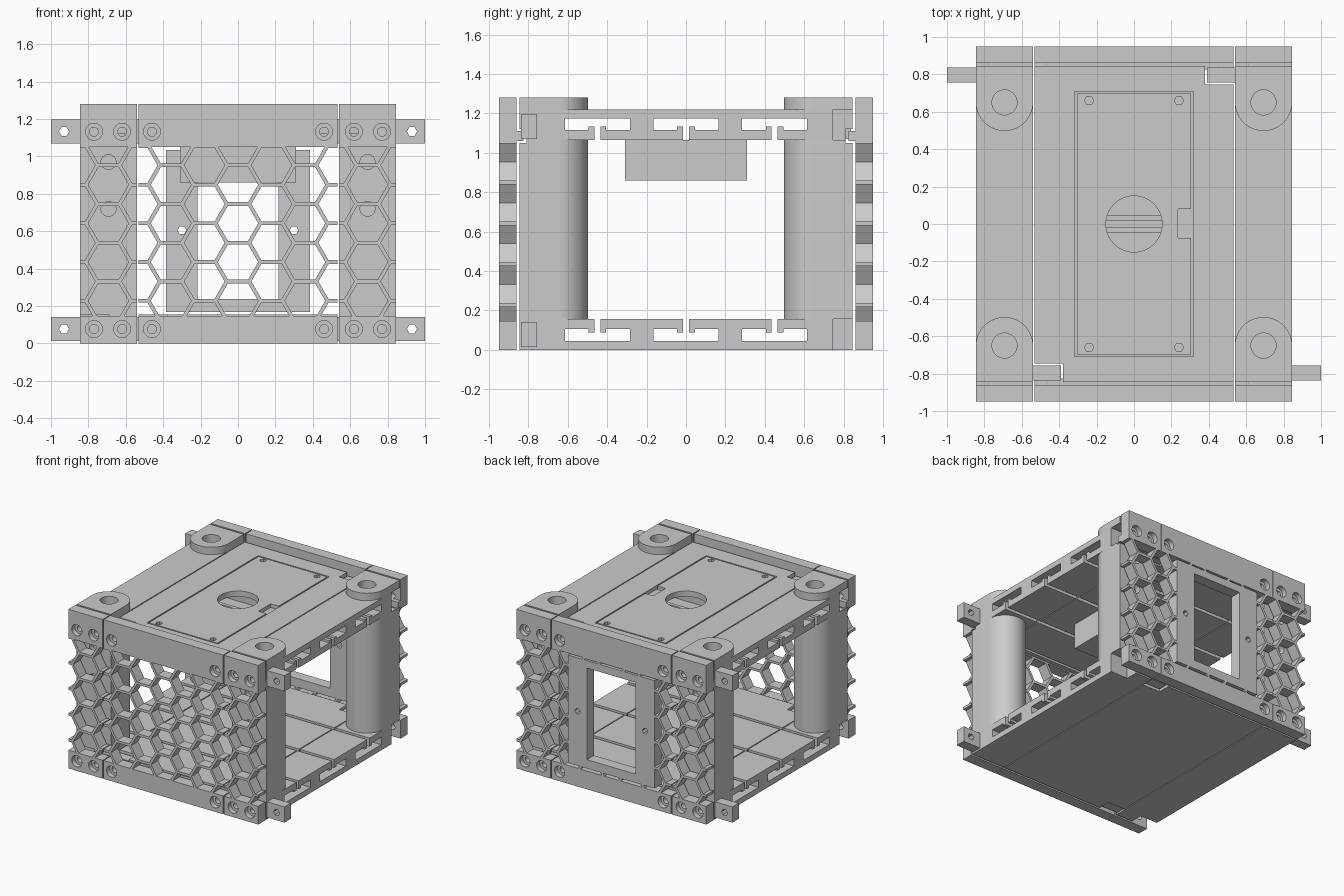
import bpy, bmesh, math
from mathutils import Vector

cube = bpy.data.objects.get("Cube")
if cube:
    bpy.data.objects.remove(cube, do_unlink=True)

GREY = (0.6, 0.6, 0.6, 1)
grey = bpy.data.materials.new("plain grey plastic")
grey.use_nodes = True
grey.diffuse_color = GREY
grey.node_tree.nodes["Principled BSDF"].inputs["Base Color"].default_value = GREY

FAR, BODY, PANEL = 0.95, 0.845, 0.86      # depth limits
FLOOR, ROOF, TOP = 0.155, 1.22, 1.28      # heights
MID, SIDE = 0.532, 0.54                   # seam between sections
POST_Y, POST_R = 0.65, 0.1525
POST_X = BODY - POST_R
PITCH = 0.207                             # honeycomb cell height


# ---- helpers: a shape is (outline, axis, start, end) ----
def rect(a0, a1, b0, b1):
    return [(a0, b0), (a1, b0), (a1, b1), (a0, b1)]


def ring(a, b, r, n=32):
    return [(a + r * math.cos(math.tau * i / n), b + r * math.sin(math.tau * i / n)) for i in range(n)]


def box(x0, x1, y0, y1, z0, z1):
    return (rect(x0, x1, y0, y1), "z", z0, z1)


def build(name, shapes):
    bm = bmesh.new()
    place = {"x": lambda p, t: (t, p[0], p[1]),
             "y": lambda p, t: (p[0], t, p[1]),
             "z": lambda p, t: (p[0], p[1], t)}
    for pts, axis, a, b in shapes:
        lo = [bm.verts.new(place[axis](p, a)) for p in pts]
        hi = [bm.verts.new(place[axis](p, b)) for p in pts]
        bm.faces.new(lo)
        bm.faces.new(hi)
        for i in range(len(pts)):
            j = (i + 1) % len(pts)
            bm.faces.new((lo[i], lo[j], hi[j], hi[i]))
    bmesh.ops.recalc_face_normals(bm, faces=bm.faces)
    me = bpy.data.meshes.new(name)
    bm.to_mesh(me)
    bm.free()
    me.materials.append(grey)
    ob = bpy.data.objects.new(name, me)
    bpy.context.collection.objects.link(ob)
    return ob


def cut(ob, shapes):
    tool = build("cutter", shapes)
    tool.hide_render = True
    mod = ob.modifiers.new("cut", "BOOLEAN")
    mod.operation, mod.solver, mod.object = "DIFFERENCE", "EXACT", tool
    dg = bpy.context.evaluated_depsgraph_get()
    me = bpy.data.meshes.new_from_object(ob.evaluated_get(dg))
    ob.modifiers.clear()
    ob.data = me
    bpy.data.objects.remove(tool, do_unlink=True)


def smooth(ob):
    bpy.ops.object.select_all(action="DESELECT")
    ob.select_set(True)
    bpy.context.view_layer.objects.active = ob
    bpy.ops.object.shade_smooth_by_angle(angle=math.radians(30))


def slab_profile(flip):
    """Plate section with three undercut channels opening to the inside."""
    pts = [(-BODY, 0), (BODY, 0), (BODY, FLOOR)]
    for c in (0.45, 0, -0.45):
        half = [(0.015, FLOOR), (0.015, 0.087), (0.045, 0.087), (0.045, 0.105), (0.165, 0.105), (0.165, 0.045)]
        pts += [(c + d, z) for d, z in half] + [(c - d, z) for d, z in reversed(half)]
    pts.append((-BODY, FLOOR))
    return [(y, ROOF - z) for y, z in pts] if flip else pts


hook_notches = [box(-1, 1, min(s * 0.81, s * 0.9), max(s * 0.81, s * 0.9), 1.05, 1.12) for s in (-1, 1)]


def socket(s, x0, x1, t):
    """Joint pocket; s is the side in x, t the side in y."""
    xs, ys = sorted((s * x0, s * x1)), sorted((t * 0.745, t * 0.9))
    return box(*xs, *ys, -0.1, 1.4)


# ---- floor and ceiling plates ----
for word, flip in (("floor", False), ("ceiling", True)):
    middle = build("middle_" + word, [(slab_profile(flip), "x", -MID, MID)])
    cut(middle, [socket(1, 0.38, 0.6, 1), socket(-1, 0.38, 0.6, -1)])
    if flip:
        cut(middle, hook_notches)
        cut(middle, [box(-0.317, 0.317, -0.708, 0.708, 1.19, 1.3)])
        cut(middle, [(ring(0, 0, 0.15, 48), "z", 1.15, 1.3)])
    smooth(middle)
    for s, side in ((1, "left_"), (-1, "right_")):
        plate = build(side + word, [(slab_profile(flip), "x", s * SIDE, s * BODY)])
        cut(plate, [socket(s, 0.69, 0.9, s)])
        if flip:
            cut(plate, hook_notches)
            cut(plate, [(ring(s * POST_X, t * POST_Y, 0.067), "z", 0.9, 1.4) for t in (-1, 1)])
        smooth(plate)

# ---- access lid with centre hole, latch notch and screw holes ----
lid = build("access_lid", [box(-0.306, 0.306, -0.697, 0.697, 1.185, ROOF)])
cut(lid, [(ring(0, 0, 0.15, 48), "z", 1.1, 1.3), box(0.235, 0.4, -0.075, 0.08, 1.1, 1.3)]
    + [(ring(x, y, 0.025, 6), "z", 1.1, 1.3) for x in (-0.24, 0.24) for y in (-0.66, 0.66)])
smooth(lid)
build("hanging_box", [box(-0.31, 0.31, -0.31, 0.31, 0.86, 1.066)])

# ---- corner posts and their raised caps ----
for s, side in ((1, "left"), (-1, "right")):
    for t, end in ((-1, "front"), (1, "back")):
        arc = [math.pi * i / 32 for i in range(33)]
        outline = [(s * SIDE, t * BODY)]
        outline += [(s * (POST_X - POST_R * math.cos(a)), t * (POST_Y - POST_R * math.sin(a))) for a in arc]
        outline.append((s * BODY, t * BODY))
        bore = [(ring(s * POST_X, t * POST_Y, 0.067), "z", 0.9, 1.4)]
        post = build(f"{end}_{side}_post", [(outline, "z", FLOOR, ROOF - FLOOR)])
        cut(post, hook_notches)
        cut(post, bore)
        cut(post, [(ring(s * POST_X, z, 0.04, 24), "y", t * 0.8, t * 0.9) for z in (0.72, 0.97)])
        cap = build(f"{end}_{side}_post_cap", [(outline, "z", ROOF, TOP)])
        cut(cap, bore)
        smooth(post)
        smooth(cap)

# ---- joint tabs: inner and outer, low and high ----
for s, side in ((1, "left"), (-1, "right")):
    for z0, level in ((0.014, "lower"), (1.07, "upper")):
        for x0, x1, t, where in ((BODY - 0.1, 1, -s, "outer"), (0.39, SIDE + 0.01, s, "inner")):
            xs, ys = sorted((s * x0, s * x1)), sorted((t * 0.757, t * 0.837))
            tab = build(f"{side}_{level}_{where}_tab", [box(*xs, *ys, z0, z0 + 0.126)])
            hole = 0.93 if where == "outer" else 0.46
            cut(tab, [(ring(s * hole, z0 + 0.063, 0.027, 6), "y", -1, 1)])

# ---- front and back panels: rails with bolt holes, honeycomb infill ----
low_rail = rect(PANEL, FAR, 0, 0.147)
top_rail = [(FAR, 1.05), (FAR, TOP), (PANEL, TOP), (PANEL, 1.11),
            (0.825, 1.11), (0.825, 1.06), (PANEL, 1.06), (PANEL, 1.05)]
sections = (("middle", -MID, MID, (-0.46, 0.46)),
            ("left", SIDE, BODY, (0.62, 0.77)),
            ("right", -BODY, -SIDE, (-0.62, -0.77)))
for t, end in ((-1, "front"), (1, "back")):
    for side, x0, x1, bolts in sections:
        for profile, level, bz in ((low_rail, "lower", 0.077), (top_rail, "upper", 1.132)):
            rail = build(f"{end}_{side}_{level}_rail", [([(t * y, z) for y, z in profile], "x", x0, x1)])
            cut(rail, [(ring(x, bz, 0.045), "y", t * 0.91, t * 1.0) for x in bolts])
            cut(rail, [(ring(x, bz, 0.024, 16), "y", t * 0.8, t * 1.0) for x in bolts])
            smooth(rail)
        mesh_panel = build(f"{end}_{side}_honeycomb", [box(x0, x1, *sorted((t * PANEL, t * FAR)), 0.147, 1.05)])
        centre, step = (x0 + x1) / 2, PITCH * math.sqrt(3) / 2
        cells = []
        for col in range(-4, 5):
            for row in range(-4, 5):
                x = centre + col * step
                z = 0.642 + (row + (col % 2) / 2) * PITCH
                if x0 - 0.11 < x < x1 + 0.11 and 0.04 < z < 1.16:
                    cells.append((ring(x, z, (PITCH - 0.02) / math.sqrt(3), 6), "y", t * 0.8, t * 1.0))
        cut(mesh_panel, cells)
        if t > 0 and side == "middle":
            cut(mesh_panel, [box(-0.38, 0.38, 0.8, 1, 0.172, 1.03)])

# ---- window plate in the back panel ----
window = build("back_window_frame", [box(-0.385, 0.385, PANEL, FAR, 0.168, 1.035)])
cut(window, [box(-0.217, 0.217, 0.8, 1, 0.238, 0.975)]
    + [(ring(x, 0.605, 0.024, 6), "y", 0.8, 1) for x in (-0.3, 0.3)])
